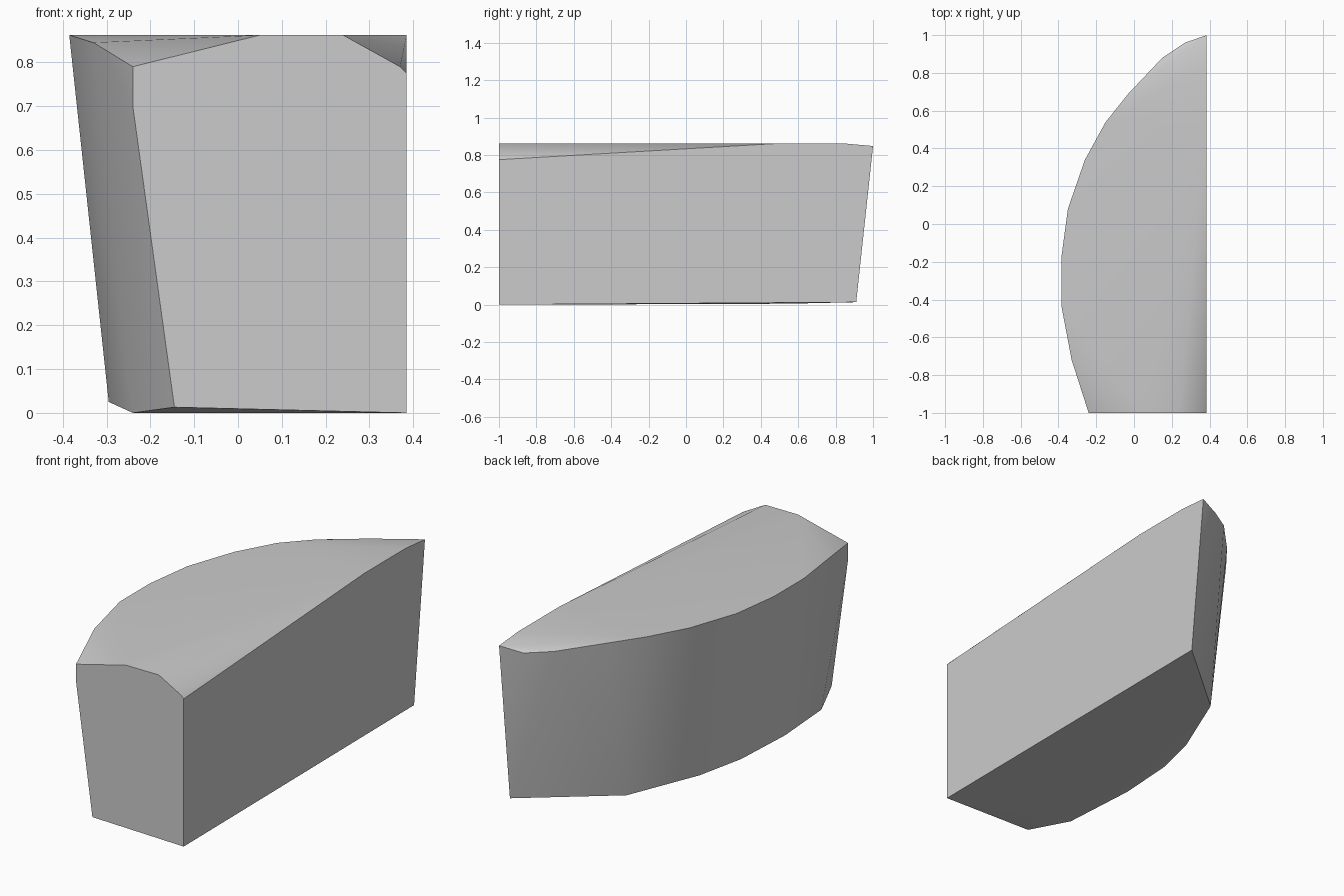
import bpy
import bmesh
import math

default_cube = bpy.data.objects.get("Cube")
if default_cube:
    bpy.data.objects.remove(default_cube, do_unlink=True)


def make_material(name, colour):
    material = bpy.data.materials.new(name)
    material.use_nodes = True
    material.diffuse_color = colour
    material.node_tree.nodes["Principled BSDF"].inputs["Base Color"].default_value = colour
    return material


def make_hull(name, points, material):
    """Wrap a closed convex solid around the given section points."""
    bm = bmesh.new()
    for point in points:
        bm.verts.new(point)
    hull = bmesh.ops.convex_hull(bm, input=bm.verts)
    loose = set(hull["geom_interior"]) | set(hull["geom_unused"])
    loose_verts = [v for v in loose if isinstance(v, bmesh.types.BMVert)]
    bmesh.ops.delete(bm, geom=loose_verts, context="VERTS")
    bmesh.ops.dissolve_limit(bm, angle_limit=math.radians(0.5),
                             verts=bm.verts, edges=bm.edges)
    bmesh.ops.recalc_face_normals(bm, faces=bm.faces)
    mesh = bpy.data.meshes.new(name)
    bm.to_mesh(mesh)
    bm.free()
    mesh.materials.append(material)
    solid = bpy.data.objects.new(name, mesh)
    bpy.context.collection.objects.link(solid)
    return solid


FLAT_X = 0.385   # flat side
FRONT_Y = -1.0   # flat front end
TOP_Z = 0.862

# Curved upper rim, from the back tip round to the front
upper_rim = [
    (0.27, 0.96, 0.825), (0.15, 0.88, 0.835), (-0.03, 0.69, 0.855),
    (-0.15, 0.54, TOP_Z), (-0.26, 0.34, TOP_Z), (-0.35, 0.08, TOP_Z),
    (-0.385, -0.18, TOP_Z), (-0.385, -0.43, TOP_Z), (-0.33, -0.72, 0.845),
]

# Smaller curved lower rim, which gives the wall its taper
lower_rim = [
    (-0.04, 0.55, 0.005), (-0.2, 0.17, 0.008), (-0.265, -0.08, 0.015),
    (-0.295, -0.4, 0.025), (-0.24, -0.78, 0),
]

# Corners of the front end, going round from the lower flat side
front_end = [(x, FRONT_Y, z) for x, z in [
    (FLAT_X, 0), (FLAT_X, 0.775), (0.37, 0.79), (0.24, TOP_Z),
    (0.05, TOP_Z), (-0.24, 0.79), (-0.24, 0.7), (-0.145, 0.013),
]]

# Edge of the flat side, along the top and down the back
flat_side = [(FLAT_X, y, z) for y, z in [
    (0.5, TOP_Z), (0.84, TOP_Z), (1, 0.848), (0.91, 0.013),
]]

grey = make_material("plain grey", (0.6, 0.6, 0.6, 1))
block = make_hull("curved_block", upper_rim + lower_rim + front_end + flat_side, grey)

# Smooth the curved wall but keep the rims sharp
bpy.ops.object.select_all(action="DESELECT")
block.select_set(True)
bpy.context.view_layer.objects.active = block
bpy.ops.object.shade_smooth_by_angle(angle=math.radians(30))
